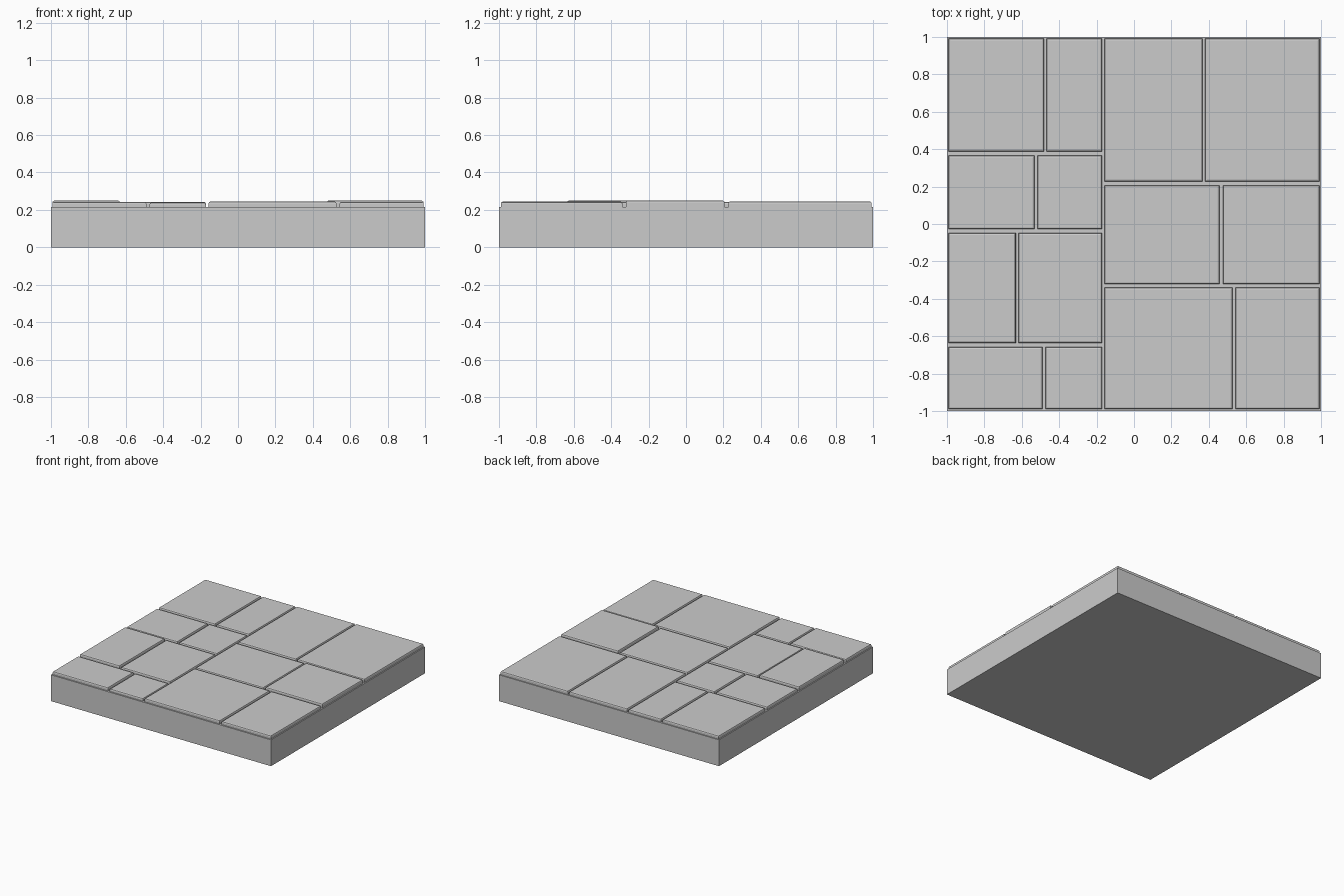
import bpy, bmesh

if "Cube" in bpy.data.objects:
    bpy.data.objects.remove(bpy.data.objects["Cube"])

def block(name, x0, x1, y0, y1, z0, z1, bevel=0.0):
    """Box between two corners, with its top edges and corners optionally rounded off."""
    bm = bmesh.new()
    bmesh.ops.create_cube(bm, size=1)
    for v in bm.verts:
        v.co.x = x0 if v.co.x < 0 else x1
        v.co.y = y0 if v.co.y < 0 else y1
        v.co.z = z0 if v.co.z < 0 else z1
    if bevel:
        edges = [e for e in bm.edges if any(v.co.z == e.verts[0].co.z and v.co.z > (z0 + z1) / 2
                                            for v in e.verts[1:])]
        bmesh.ops.bevel(bm, geom=edges, offset=bevel, segments=2, profile=0.5, affect='EDGES')
    mesh = bpy.data.meshes.new(name)
    bm.to_mesh(mesh)
    bm.free()
    obj = bpy.data.objects.new(name, mesh)
    bpy.context.collection.objects.link(obj)

# Mortar slab under the paving
block("slab", -1, 1, -1, 1, 0, 0.216)

# Paving rows: y range, then (x0, x1, top height) per stone
rows = [
    (0.388, 0.992, [(-0.992, -0.482, 0.243), (-0.467, -0.172, 0.242)]),
    (-0.028, 0.366, [(-0.992, -0.532, 0.243), (-0.515, -0.172, 0.242)]),
    (-0.636, -0.049, [(-0.992, -0.632, 0.25), (-0.618, -0.172, 0.243)]),
    (-0.99, -0.658, [(-0.992, -0.49, 0.243), (-0.473, -0.172, 0.239)]),
    (0.227, 0.992, [(-0.158, 0.367, 0.244), (0.38, 0.992, 0.245)]),
    (-0.322, 0.206, [(-0.158, 0.457, 0.243), (0.475, 0.992, 0.25)]),
    (-0.99, -0.34, [(-0.158, 0.527, 0.244), (0.543, 0.992, 0.243)]),
]
count = 0
for y0, y1, stones in rows:
    for x0, x1, top in stones:
        count += 1
        block(f"paving_stone_{count}", x0, x1, y0, y1, 0.205, top, 0.01)
